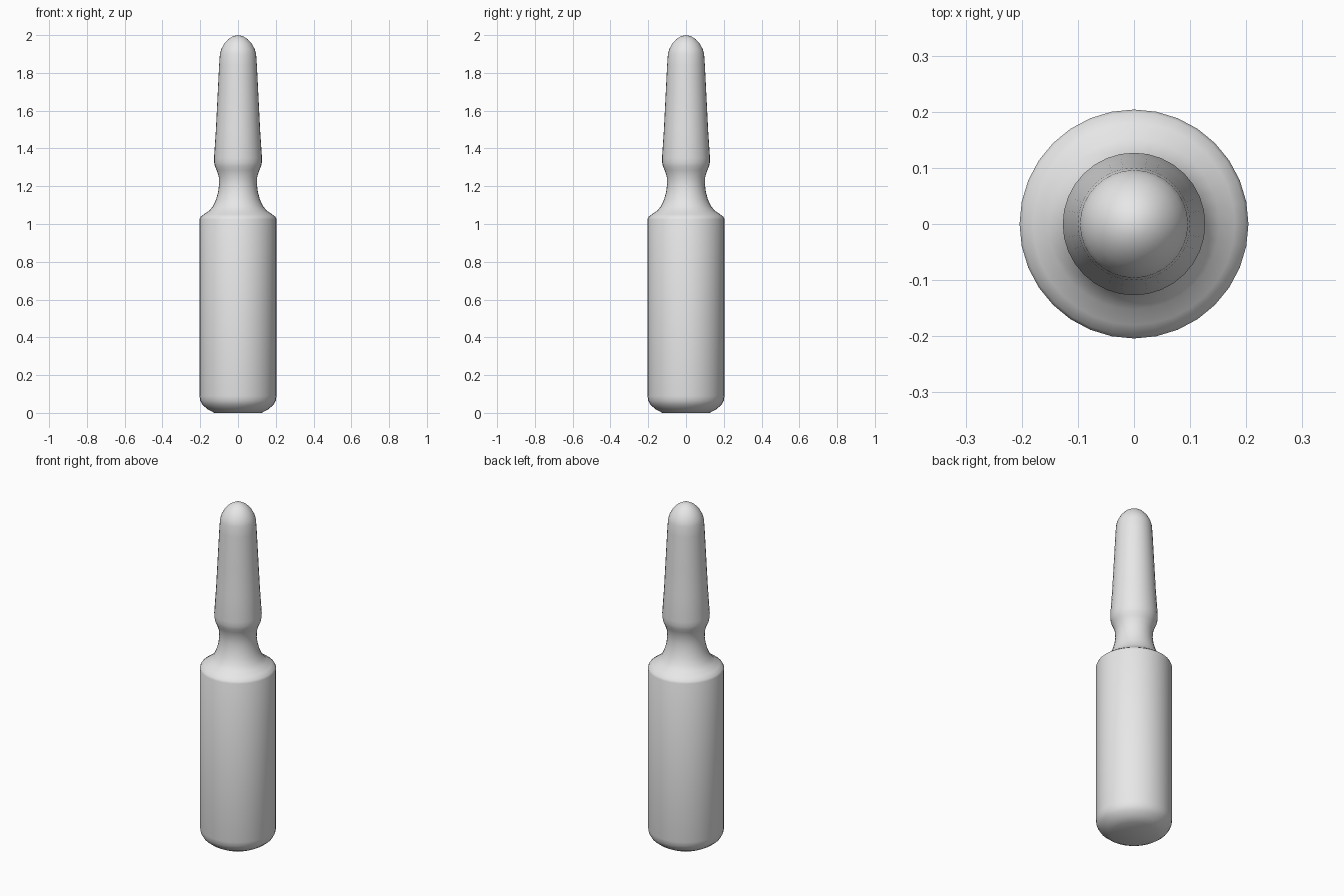
import bpy
import bmesh
import math
from mathutils import Vector

cube = bpy.data.objects.get("Cube")
if cube:
    bpy.data.objects.remove(cube, do_unlink=True)

SIDES = 32

# Radius and height, grouped by part from the base upwards
base = [(0, 0), (0.125, 0), (0.16, 0.019), (0.187, 0.041), (0.2, 0.064), (0.204, 0.09)]
shoulder = [(0.204, 1.025), (0.199, 1.037), (0.18, 1.052), (0.152, 1.071), (0.132, 1.095)]
neck = [(0.116, 1.13), (0.105, 1.17), (0.1, 1.21), (0.102, 1.25), (0.113, 1.285)]
bulge = [(0.122, 1.305), (0.126, 1.325), (0.127, 1.35)]
stem = [(0.117, 1.5), (0.109, 1.66), (0.1, 1.84), (0.096, 1.9)]
tip = [(0.089, 1.925), (0.073, 1.955), (0.05, 1.98), (0.025, 1.995), (0, 2)]
profile = base + shoulder + neck + bulge + stem + tip

# Painted glass
glass = bpy.data.materials.new("grey_glass")
glass.use_nodes = True
colour = (0.8, 0.8, 0.8, 1)
glass.diffuse_color = colour
glass.node_tree.nodes["Principled BSDF"].inputs["Base Color"].default_value = colour

# Ampoule: one continuous turned surface
bm = bmesh.new()
verts = [bm.verts.new((r, 0, z)) for r, z in profile]
edges = [bm.edges.new(pair) for pair in zip(verts, verts[1:])]
bmesh.ops.spin(bm, geom=verts + edges, cent=Vector(), axis=(0, 0, 1),
               angle=math.tau, steps=SIDES)
bmesh.ops.remove_doubles(bm, verts=bm.verts, dist=0.0005)
bmesh.ops.recalc_face_normals(bm, faces=bm.faces)

mesh = bpy.data.meshes.new("ampoule")
bm.to_mesh(mesh)
bm.free()
mesh.materials.append(glass)
ampoule = bpy.data.objects.new("ampoule", mesh)
bpy.context.collection.objects.link(ampoule)

# Smooth shading over the whole turned surface
bpy.ops.object.select_all(action="DESELECT")
ampoule.select_set(True)
bpy.context.view_layer.objects.active = ampoule
bpy.ops.object.shade_smooth_by_angle(angle=math.radians(60))
